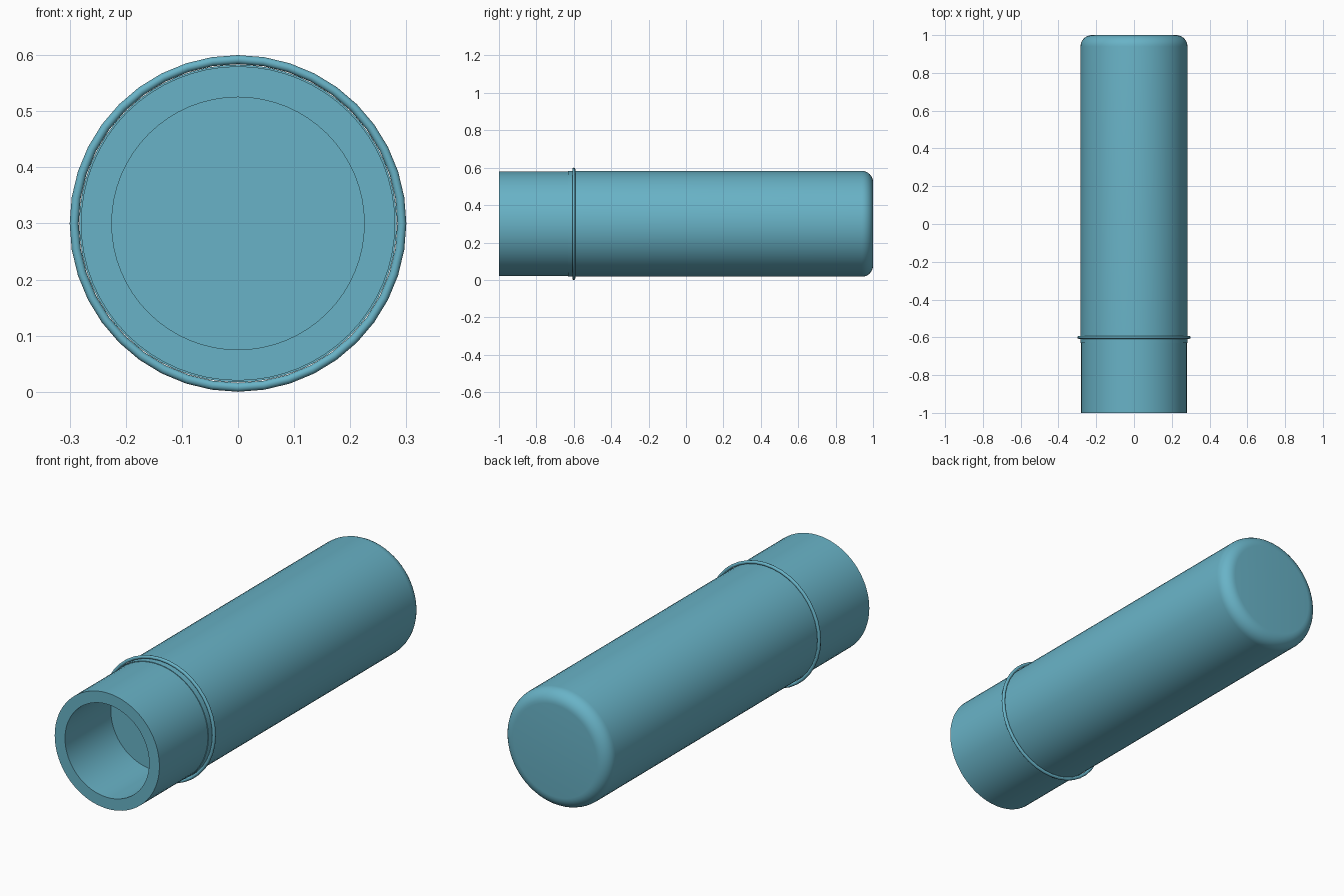
import bpy
import bmesh
from math import pi, sin, cos, radians
from mathutils import Matrix, Vector

if "Cube" in bpy.data.objects:
    bpy.data.objects.remove(bpy.data.objects["Cube"])

AXIS_Z = 0.30

paint = bpy.data.materials.new("teal")
paint.use_nodes = True
color = (0.14, 0.45, 0.57, 1)
paint.diffuse_color = color
paint.node_tree.nodes["Principled BSDF"].inputs["Base Color"].default_value = color


def lathe(name, profile, segments, closed=False):
    """Revolve (radius, y) points around the long axis."""
    bm = bmesh.new()
    verts = [bm.verts.new((r, y, 0)) for r, y in profile]
    edges = [bm.edges.new(pair) for pair in zip(verts, verts[1:])]
    if closed:
        edges.append(bm.edges.new((verts[-1], verts[0])))
    bmesh.ops.spin(bm, geom=verts + edges, cent=(0, 0, 0), axis=(0, 1, 0),
                   angle=2 * pi, steps=segments)
    bmesh.ops.remove_doubles(bm, verts=bm.verts, dist=1e-5)
    bmesh.ops.recalc_face_normals(bm, faces=bm.faces)
    mesh = bpy.data.meshes.new(name)
    bm.to_mesh(mesh)
    bm.free()
    mesh.materials.append(paint)
    obj = bpy.data.objects.new(name, mesh)
    obj.location.z = AXIS_Z
    bpy.context.collection.objects.link(obj)
    bpy.ops.object.select_all(action="DESELECT")
    obj.select_set(True)
    bpy.context.view_layer.objects.active = obj
    bpy.ops.object.shade_smooth_by_angle(angle=radians(35))
    return obj


def arc(r, y, radius, start, end, steps):
    """Points of a circular arc in the (radius, y) plane."""
    angles = [start + (end - start) * i / steps for i in range(steps + 1)]
    return [(r + radius * cos(a), y + radius * sin(a)) for a in angles]


# Long body with a rounded closed back
R, FILLET = 0.283, 0.06
lathe("body", [(0, -0.63), (R, -0.63)]
      + arc(R - FILLET, 1 - FILLET, FILLET, 0, pi / 2, 8) + [(0, 1)], 64)

# Front neck with a blind bore
lathe("neck", [(0, -0.65), (0.225, -0.65), (0.225, -1), (0.28, -1),
               (0.28, -0.60), (0, -0.60)], 64)

# Thin collar ring around the joint
lathe("collar_ring", arc(0.292, -0.6, 0.008, 0, 2 * pi * 11 / 12, 11), 40, closed=True)
